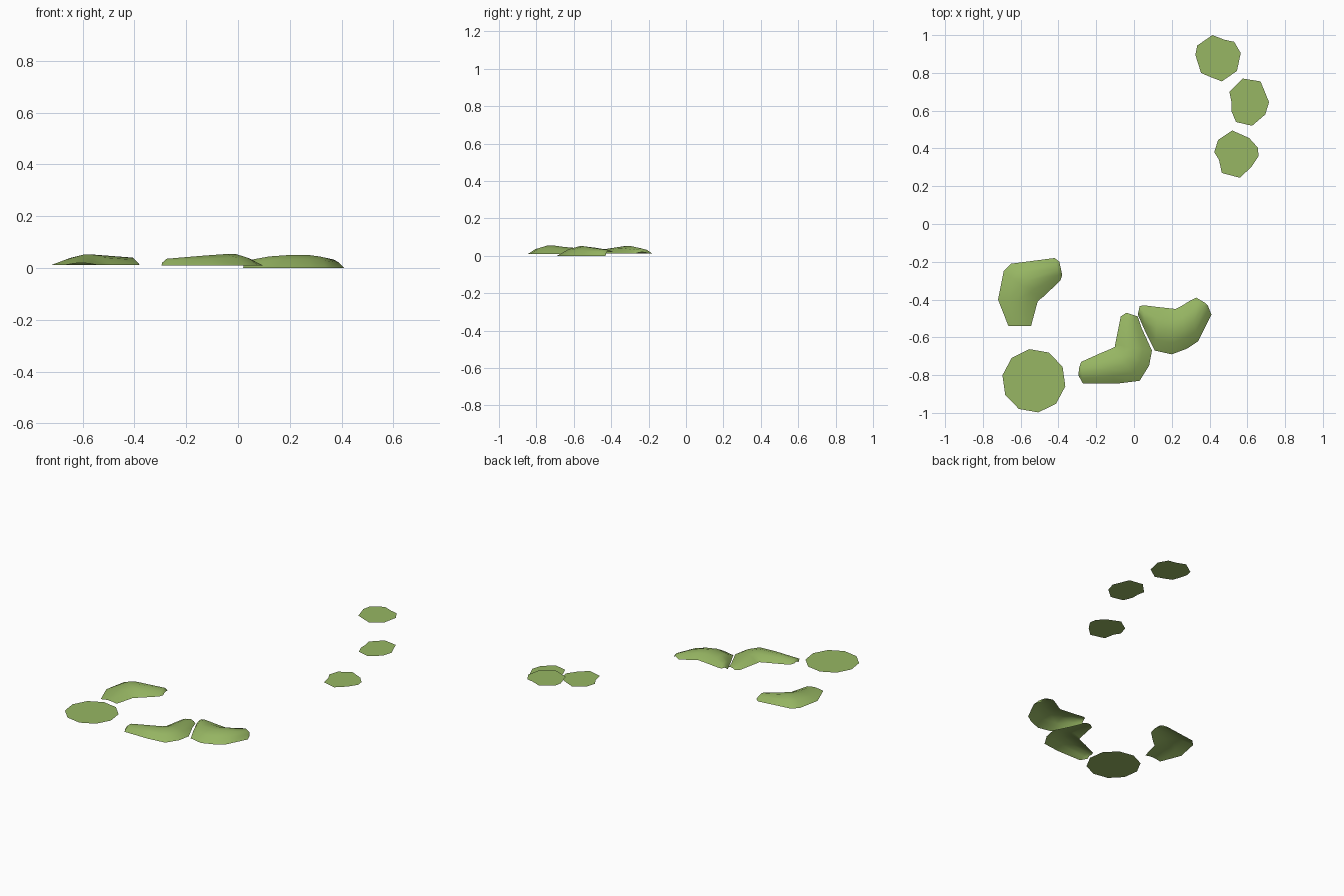
import bpy, bmesh, math
from mathutils import Vector

cube = bpy.data.objects.get("Cube")
if cube:
    bpy.data.objects.remove(cube, do_unlink=True)

# Single leaf colour
green = bpy.data.materials.new("leaf_green")
green.use_nodes = True
colour = (0.31, 0.47, 0.125, 1)
green.diffuse_color = colour
shader = next(n for n in green.node_tree.nodes if n.type == 'BSDF_PRINCIPLED')
shader.inputs["Base Color"].default_value = colour
shader.inputs["Roughness"].default_value = 0.9


def add_object(name, bm, smooth=False):
    """Turn a bmesh into a coloured object whose faces point upward."""
    bm.normal_update()
    for face in bm.faces:
        if face.normal.z < 0:
            face.normal_flip()
        face.smooth = smooth
    mesh = bpy.data.meshes.new(name)
    bm.to_mesh(mesh)
    bm.free()
    mesh.materials.append(green)
    obj = bpy.data.objects.new(name, mesh)
    bpy.context.collection.objects.link(obj)
    return obj


def flat_leaf(name, outline, height):
    """Single flat polygon hovering at the given height."""
    bm = bmesh.new()
    bm.faces.new([bm.verts.new((x, y, height)) for x, y in outline])
    return add_object(name, bm)


def bent_leaf(name, outer, inner, outer_edge, inner_edge):
    """Arched sheet lofted between two rims, highest at the bend."""
    bm = bmesh.new()
    last = len(outer) - 1
    columns = 4
    rows = []
    for i, (a, b) in enumerate(zip(outer, inner)):
        along = math.sin(math.pi * i / last)
        row = []
        for k in range(columns + 1):
            t = k / columns
            p = Vector(a).lerp(Vector(b), t)
            rim = outer_edge * (1 - t) + inner_edge * t
            arch = (0.008 + 0.034 * along) * math.sin(math.pi * t)
            row.append(bm.verts.new((p.x, p.y, rim + arch)))
        rows.append(row)
    for low, high in zip(rows, rows[1:]):
        for k in range(columns):
            bm.faces.new((low[k], low[k + 1], high[k + 1], high[k]))
    return add_object(name, bm, smooth=True)


def ring(cx, cy, radius, sides, start):
    """Regular polygon outline."""
    angles = [math.radians(start) + math.tau * i / sides for i in range(sides)]
    return [(cx + radius * math.cos(a), cy + radius * math.sin(a)) for a in angles]


# Flat round leaves, the small ones rising in steps toward the back
flat_leaf("large_round_leaf", ring(-0.53, -0.83, 0.169, 10, 170), 0.068)
flat_leaf("low_round_leaf", [
    (.425, .38), (.445, .445), (.52, .495), (.61, .455), (.655, .405),
    (.66, .36), (.62, .3), (.56, .245), (.465, .27), (.45, .34)], 0.121)
flat_leaf("middle_round_leaf", [
    (.505, .7), (.575, .77), (.67, .755), (.715, .645), (.695, .58),
    (.625, .52), (.54, .54), (.515, .6), (.515, .65)], 0.247)
flat_leaf("high_round_leaf", [
    (.325, .895), (.335, .945), (.415, 1), (.48, .975), (.53, .965),
    (.565, .905), (.545, .81), (.465, .755), (.4, .78), (.355, .8)], 0.347)

# Bent arched leaves close to the ground
bent_leaf("right_bent_leaf",
          [(-.665, -.54), (-.72, -.4), (-.69, -.25), (-.65, -.21), (-.42, -.18), (-.395, -.2)],
          [(-.545, -.54), (-.51, -.41), (-.5, -.4), (-.48, -.385), (-.39, -.3), (-.38, -.27)],
          0.012, 0.012)
bent_leaf("middle_bent_leaf",
          [(.02, -.49), (.04, -.55), (.095, -.67), (.08, -.75),
           (.03, -.83), (-.09, -.845), (-.27, -.845), (-.295, -.8)],
          [(-.04, -.47), (-.07, -.49), (-.1, -.64), (-.1, -.65),
           (-.12, -.66), (-.18, -.685), (-.28, -.73), (-.29, -.76)],
          0.01, 0.016)
bent_leaf("left_bent_leaf",
          [(.02, -.48), (.06, -.57), (.11, -.67), (.2, -.69),
           (.28, -.66), (.34, -.62), (.41, -.48), (.39, -.43)],
          [(.03, -.435), (.05, -.43), (.13, -.44), (.22, -.45),
           (.25, -.435), (.29, -.41), (.33, -.39), (.38, -.42)],
          0.0, 0.02)
